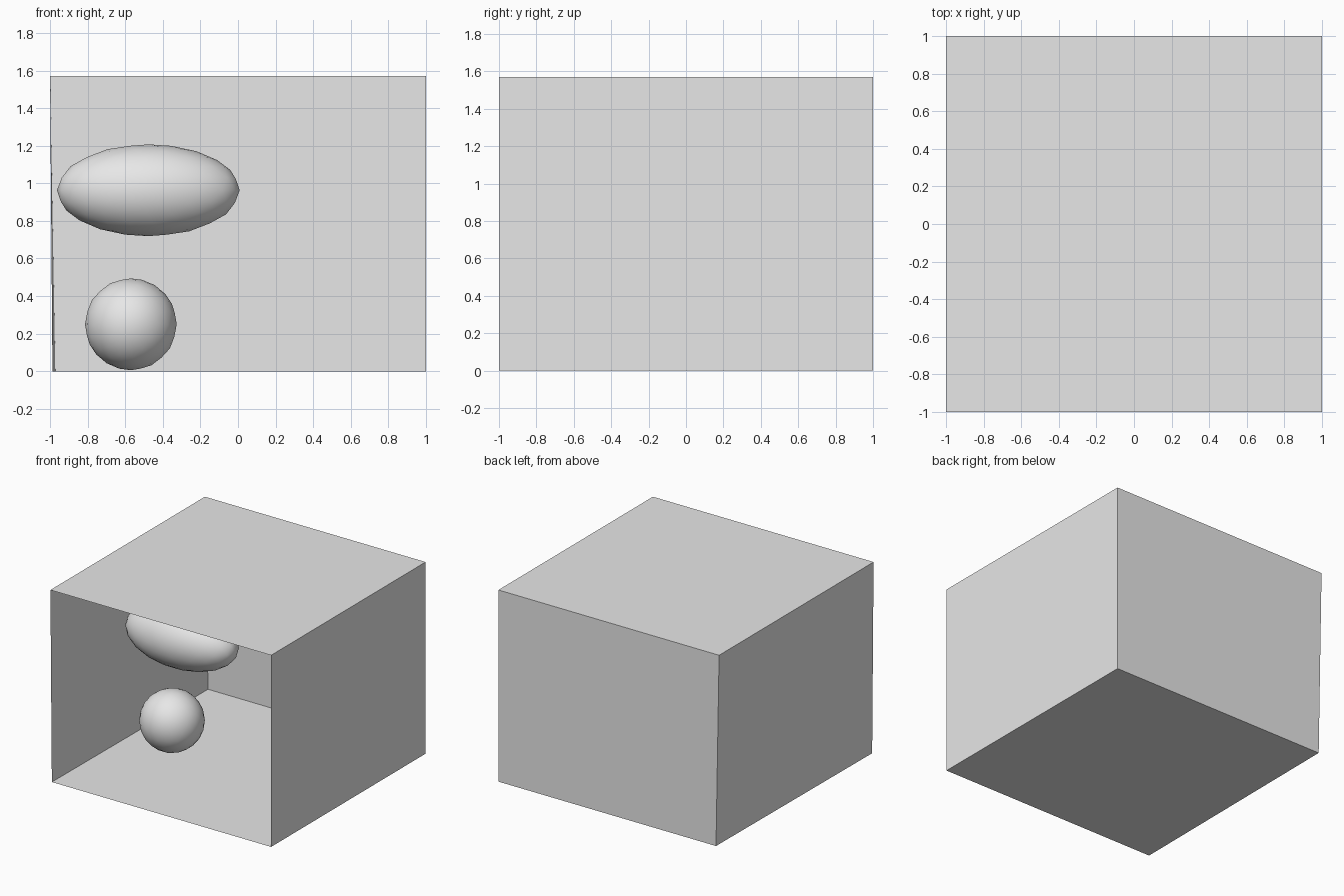
import bpy
import bmesh

cube = bpy.data.objects.get("Cube")
if cube:
    bpy.data.objects.remove(cube, do_unlink=True)

# One plain grey for everything
grey = bpy.data.materials.new("plain_grey")
grey.use_nodes = True
grey.diffuse_color = (0.8, 0.8, 0.8, 1)
grey.node_tree.nodes["Principled BSDF"].inputs["Base Color"].default_value = (0.8, 0.8, 0.8, 1)

HEIGHT = 1.57


def add_object(name, bm):
    mesh = bpy.data.meshes.new(name)
    bm.to_mesh(mesh)
    bm.free()
    mesh.materials.append(grey)
    obj = bpy.data.objects.new(name, mesh)
    bpy.context.collection.objects.link(obj)
    return obj


def add_ball(name, location, radii):
    bm = bmesh.new()
    bmesh.ops.create_icosphere(bm, subdivisions=3, radius=1)
    for face in bm.faces:
        face.smooth = True
    ball = add_object(name, bm)
    ball.location = location
    ball.scale = radii
    return ball


# Thin-walled room with an open front
bm = bmesh.new()
bmesh.ops.create_cube(bm, size=2)
for v in bm.verts:
    v.co.z = (v.co.z + 1) * HEIGHT / 2
front = [f for f in bm.faces if f.normal.y < -0.9]
bmesh.ops.delete(bm, geom=front, context="FACES_ONLY")

# The side wall leans in slightly at its foot, more at the back
for v in bm.verts:
    if v.co.x < 0 and v.co.z < 0.1:
        v.co.x += 0.028 if v.co.y > 0 else 0.013
add_object("open_room", bm)

# Round ball near the floor, long ball floating above it
add_ball("lower_ball", (-0.57, -0.04, 0.25), (0.244, 0.244, 0.244))
add_ball("upper_long_ball", (-0.477, -0.043, 0.963), (0.486, 0.244, 0.244))
